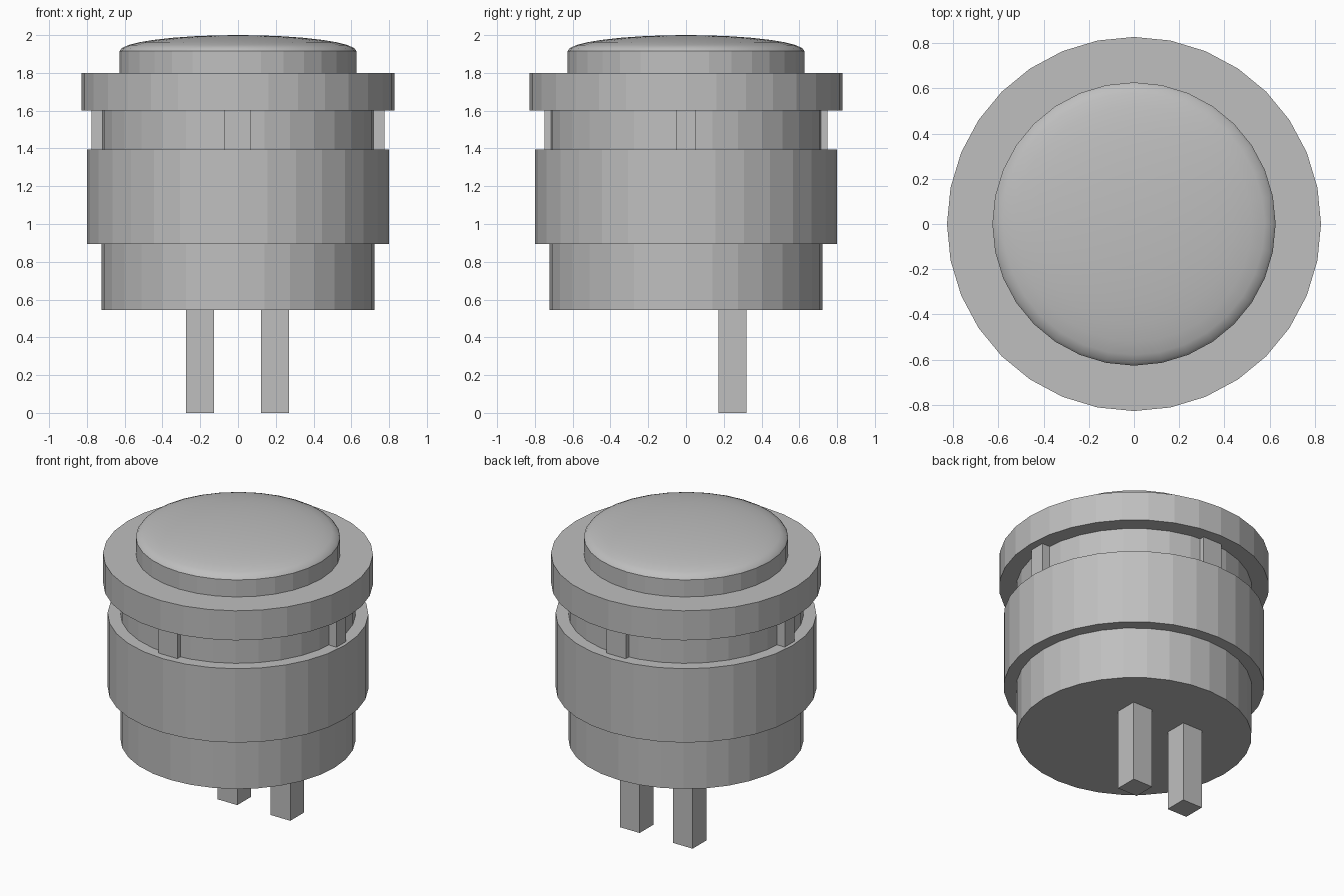
import bpy, bmesh, math

if "Cube" in bpy.data.objects:
    bpy.data.objects.remove(bpy.data.objects["Cube"])

SIDES = 32

grey = bpy.data.materials.new("plain grey")
grey.diffuse_color = (0.52, 0.52, 0.52, 1)
grey.use_nodes = True
grey.node_tree.nodes["Principled BSDF"].inputs["Base Color"].default_value = grey.diffuse_color


def finish(name, bm):
    mesh = bpy.data.meshes.new(name)
    bmesh.ops.recalc_face_normals(bm, faces=bm.faces)
    bm.to_mesh(mesh)
    bm.free()
    mesh.materials.append(grey)
    obj = bpy.data.objects.new(name, mesh)
    bpy.context.collection.objects.link(obj)
    return obj


def lathe(name, profile, smooth_above=99):
    """Turn (radius, z) points round the z axis; radius 0 closes to a point or flat disc."""
    bm = bmesh.new()
    rings = []
    for r, z in profile:
        if r < 1e-6:
            rings.append([bm.verts.new((0, 0, z))] * SIDES)
        else:
            rings.append([bm.verts.new((r * math.cos(math.tau * i / SIDES),
                                        r * math.sin(math.tau * i / SIDES), z))
                          for i in range(SIDES)])
    for (low, high) in zip(rings, rings[1:]):
        for i in range(SIDES):
            j = (i + 1) % SIDES
            corners = list(dict.fromkeys((low[i], low[j], high[j], high[i])))
            face = bm.faces.new(corners)
            face.smooth = face.calc_center_median().z > smooth_above
    return finish(name, bm)


def box(name, x0, x1, y0, y1, z0, z1):
    bm = bmesh.new()
    bmesh.ops.create_cube(bm, size=1)
    for v in bm.verts:
        v.co = (x1 if v.co.x > 0 else x0,
                y1 if v.co.y > 0 else y0,
                z1 if v.co.z > 0 else z0)
    return finish(name, bm)


# Stepped housing: base, collar, neck and top flange
lathe("housing", [(0, 0.545), (0.722, 0.545), (0.722, 0.895), (0.80, 0.895),
                  (0.80, 1.395), (0.722, 1.395), (0.722, 1.60), (0.828, 1.60),
                  (0.828, 1.80), (0.60, 1.80)])

# Push cap with straight sides and a smooth elliptical dome
dome = [(0.627 * math.cos(a), 1.915 + 0.085 * math.sin(a))
        for a in (math.pi / 2 * k / 8 for k in range(8))]
lathe("push_cap", [(0.627, 1.80)] + dome + [(0, 2.0)], smooth_above=1.916)

# Four small ribs round the neck
for side, word in ((-1, "front"), (1, "back")):
    y = sorted((side * 0.65, side * 0.748))
    box(word + "_rib", -0.073, 0.07, y[0], y[1], 1.395, 1.60)
for side, word in ((-1, "left"), (1, "right")):
    x = sorted((side * 0.65, side * 0.775))
    box(word + "_rib", x[0], x[1], -0.053, 0.05, 1.395, 1.60)

# Two contact pins under the base
for x, word in ((-0.20, "left"), (0.197, "right")):
    box(word + "_pin", x - 0.074, x + 0.074, 0.172, 0.32, 0.0, 0.56)
